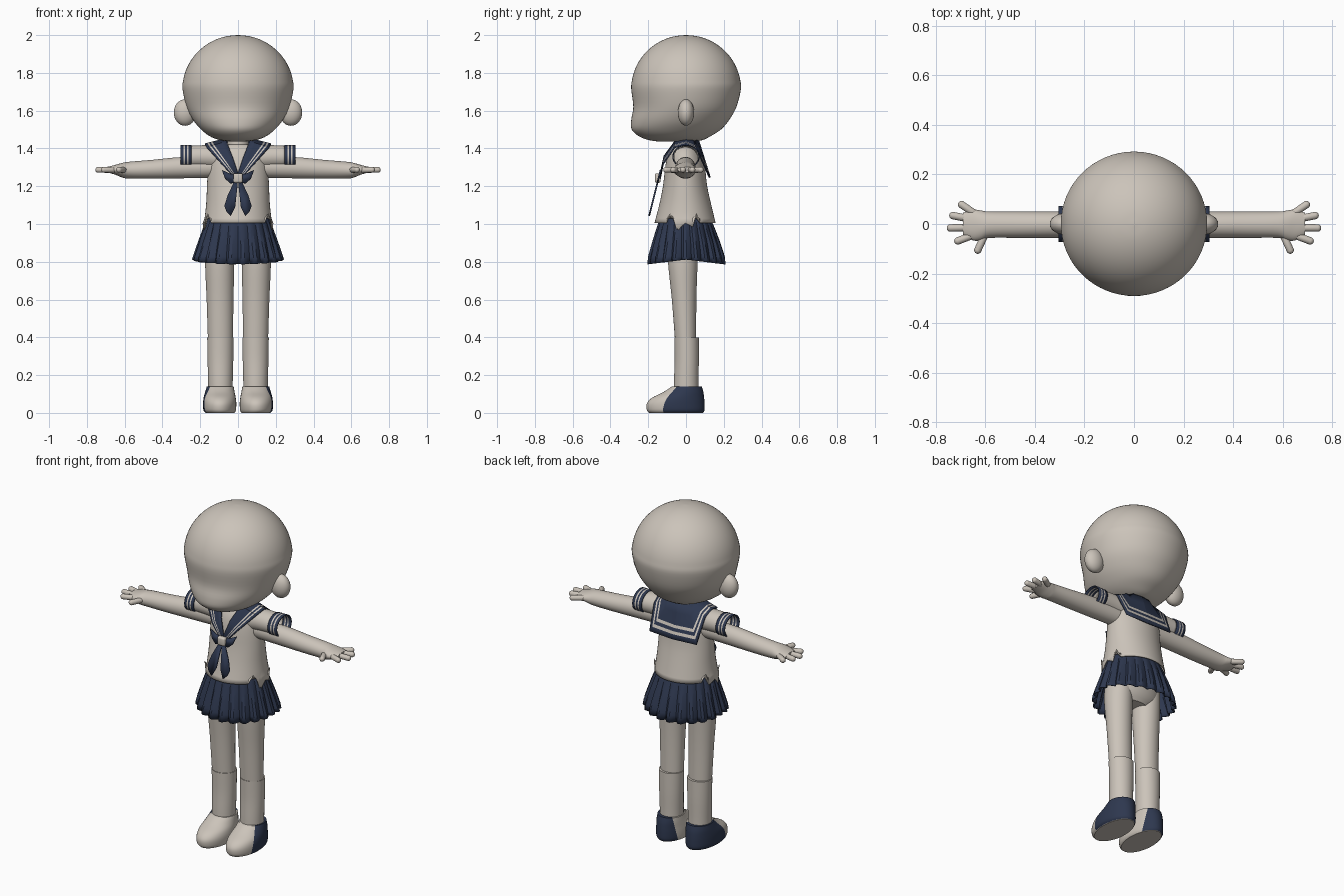
import bpy, bmesh, math
from mathutils import Vector

cube = bpy.data.objects.get("Cube")
if cube:
    bpy.data.objects.remove(cube)


def material(name, rgb):
    m = bpy.data.materials.new(name)
    m.use_nodes = True
    m.diffuse_color = (*rgb, 1)
    m.node_tree.nodes["Principled BSDF"].inputs["Base Color"].default_value = (*rgb, 1)
    return m


BEIGE = material("warm_beige", (0.60, 0.55, 0.49))
NAVY = material("navy_cloth", (0.027, 0.039, 0.078))


def finish(name, bm, mats, mirror=False, thick=0, angle=40):
    bmesh.ops.recalc_face_normals(bm, faces=bm.faces[:])
    me = bpy.data.meshes.new(name)
    bm.to_mesh(me)
    bm.free()
    for m in mats:
        me.materials.append(m)
    ob = bpy.data.objects.new(name, me)
    bpy.context.collection.objects.link(ob)
    if thick:
        mod = ob.modifiers.new("thickness", "SOLIDIFY")
        mod.thickness, mod.offset = thick, 0
    if mirror:
        ob.modifiers.new("mirror", "MIRROR").use_clip = False
    bpy.ops.object.select_all(action="DESELECT")
    ob.select_set(True)
    bpy.context.view_layer.objects.active = ob
    bpy.ops.object.shade_smooth_by_angle(angle=math.radians(angle))
    return ob


def smooth_rings(rings, steps):
    """Catmull-Rom resampling of a ring list."""
    out = []
    for i in range(len(rings) - 1):
        a, b, c, d = (rings[max(0, min(len(rings) - 1, i + k))] for k in (-1, 0, 1, 2))
        for s in range(steps):
            t = s / steps
            out.append([q + 0.5 * t * (r - p + t * (2*p - 5*q + 4*r - u + t * (3*(q - r) + u - p)))
                        for p, q, r, u in zip(a, b, c, d)])
    return out + [rings[-1]]


def loft(rings, seg=40, steps=4, caps=True, along_x=False, shape=None):
    """Rings are (height, centre, half width, front y, back y)."""
    bm = bmesh.new()
    rows = []
    for h, c, w, front, back in smooth_rings(rings, steps):
        row = []
        for k in range(seg):
            a = math.tau * k / seg
            x = c + w * math.cos(a)
            y = (front + back) / 2 + (back - front) / 2 * math.sin(a)
            row.append(bm.verts.new((h, y, x) if along_x else (x, y, h)))
        rows.append(row)
    if shape:
        shape(rows)
    for lo, hi in zip(rows, rows[1:]):
        for k in range(seg):
            j = (k + 1) % seg
            bm.faces.new((lo[k], lo[j], hi[j], hi[k]))
    if caps:
        bm.faces.new(rows[0])
        bm.faces.new(rows[-1])
    return bm


# Head: jaw and mouth rings, then a dome
jaw = [(1.437, 0, 0.05, -0.15, 0.05), (1.445, 0, 0.10, -0.20, 0.09),
       (1.465, 0, 0.15, -0.25, 0.13), (1.50, 0, 0.195, -0.287, 0.185),
       (1.55, 0, 0.237, -0.290, 0.228), (1.62, 0, 0.272, -0.279, 0.267)]
dome = []
for i in range(10):
    a = math.radians(i * 9.9)
    r = math.cos(a)
    dome.append((1.715 + 0.285 * math.sin(a), 0, 0.294 * r, -0.29 * r, 0.291 * r))
finish("head", loft(jaw + dome, 64), [BEIGE], angle=80)

# Ears
bm = bmesh.new()
bmesh.ops.create_uvsphere(bm, u_segments=24, v_segments=16, radius=1)
for v in bm.verts:
    v.co = (0.28 + 0.06 * v.co.x, 0.043 * v.co.y, 1.59 + 0.07 * v.co.z)
finish("ears", bm, [BEIGE], mirror=True)

# Neck and hips
finish("neck", loft([(1.30, 0, 0.06, -0.06, 0.05), (1.47, 0, 0.055, -0.055, 0.05)]), [BEIGE])
finish("hips", loft([(0.79, 0, 0.10, -0.07, 0.05), (0.84, 0, 0.16, -0.10, 0.08),
                     (0.95, 0, 0.16, -0.11, 0.10), (1.12, 0, 0.14, -0.10, 0.09)]), [BEIGE])

# Legs and socks
finish("legs", loft([(0.38, 0.093, 0.066, -0.058, 0.054), (0.60, 0.095, 0.071, -0.075, 0.055),
                     (0.80, 0.097, 0.077, -0.095, 0.062), (0.90, 0.095, 0.07, -0.09, 0.07)]),
       [BEIGE], mirror=True)
finish("socks", loft([(0.06, 0.093, 0.063, -0.065, 0.068), (0.16, 0.093, 0.065, -0.064, 0.066),
                      (0.28, 0.093, 0.068, -0.06, 0.068), (0.40, 0.093, 0.070, -0.062, 0.068)]),
       [BEIGE], mirror=True)

# Shoes: navy heel cup split from the pale toe by a slanted cut, pale sole
bm = loft([(0, 0.095, 0.077, -0.195, 0.09), (0.015, 0.097, 0.086, -0.207, 0.098),
           (0.05, 0.097, 0.088, -0.207, 0.098), (0.08, 0.097, 0.085, -0.180, 0.096),
           (0.11, 0.096, 0.078, -0.120, 0.092), (0.14, 0.094, 0.071, -0.075, 0.084)], 48)
cut_point, cut_dir = Vector((0.097, -0.025, 0.05)), Vector((1.1, 1, -0.35)).normalized()
bmesh.ops.bisect_plane(bm, geom=bm.verts[:] + bm.edges[:] + bm.faces[:],
                       plane_co=cut_point, plane_no=cut_dir)
bm.normal_update()
for f in bm.faces:
    mid = f.calc_center_median()
    f.material_index = int((mid - cut_point).dot(cut_dir) > 0 and mid.z > 0.003)
finish("shoes", bm, [BEIGE, NAVY], mirror=True)

# Skirt with knife pleats that deepen towards the hem
PLEATS = 22


def pleat(rows):
    for i, row in enumerate(rows):
        depth = 0.10 * (1 - i / len(rows))
        for k, v in enumerate(row):
            fold = (0, 0.45, 1, 0.1)[k % 4]
            v.co.x *= 1 - depth * fold
            v.co.y *= 1 - depth * fold
            if i == 0:
                v.co.z -= 0.025 * abs(v.co.y) / 0.2


finish("skirt", loft([(0.812, 0, 0.242, -0.205, 0.21), (0.90, 0, 0.212, -0.18, 0.182),
                      (1.0, 0, 0.175, -0.148, 0.142), (1.04, 0, 0.158, -0.135, 0.125)],
                     PLEATS * 4, caps=False, shape=pleat), [NAVY], thick=0.004, angle=25)

# Shirt with notched side hem
NOTCH = {-4: 0.05, -3: 0.02, -2: -0.045, -1: -0.02, 0: 0, 1: -0.01, 2: -0.02, 3: 0.05}


def hem(rows):
    seg = len(rows[0])
    for side, flip in ((0, 1), (seg // 2, -1)):
        for k, dz in NOTCH.items():
            v = rows[0][(side + k * flip) % seg]
            v.co.z += dz
            v.co.x *= 1.04


finish("shirt", loft([(1.005, 0, 0.178, -0.165, 0.155), (1.10, 0, 0.167, -0.14, 0.132),
                      (1.20, 0, 0.162, -0.12, 0.11), (1.30, 0, 0.157, -0.108, 0.098),
                      (1.36, 0, 0.145, -0.095, 0.078), (1.40, 0, 0.11, -0.075, 0.06),
                      (1.42, 0, 0.07, -0.055, 0.045)], 48, 3, caps=False, shape=hem),
       [BEIGE], thick=0.004)

# Sleeves and striped cuffs
finish("sleeves", loft([(0.07, 1.345, 0.06, -0.07, 0.065), (0.16, 1.355, 0.06, -0.066, 0.064),
                        (0.25, 1.355, 0.057, -0.064, 0.064)], caps=False, along_x=True),
       [BEIGE], mirror=True, thick=0.004)
edges = (0.245, 0.262, 0.270, 0.281, 0.289, 0.305)
bm = loft([(x, 1.356, 0.06, -0.069, 0.069) for x in edges], 40, 1, caps=False, along_x=True)
for f in bm.faces:
    x = f.calc_center_median().x
    f.material_index = int(not (0.262 < x < 0.270 or 0.281 < x < 0.289))
finish("cuffs", bm, [BEIGE, NAVY], mirror=True, thick=0.006)

# Arms running into the palms
finish("arms", loft([(0.12, 1.30, 0.055, -0.055, 0.05), (0.30, 1.298, 0.056, -0.056, 0.05),
                     (0.45, 1.29, 0.05, -0.056, 0.05), (0.58, 1.285, 0.044, -0.056, 0.05),
                     (0.615, 1.285, 0.038, -0.066, 0.054), (0.65, 1.287, 0.026, -0.066, 0.058),
                     (0.69, 1.288, 0.015, -0.045, 0.045)], 32, along_x=True),
       [BEIGE], mirror=True)

# Fingers as capsules fanning out from the palm
FINGERS = {"thumbs": ((0.60, -0.04), (0.63, -0.105)), "index_fingers": ((0.65, -0.045), (0.71, -0.068)),
           "middle_fingers": ((0.66, -0.015), (0.74, -0.016)), "ring_fingers": ((0.66, 0.02), (0.73, 0.034)),
           "little_fingers": ((0.64, 0.04), (0.695, 0.078))}
for name, (a, b) in FINGERS.items():
    start, tip = Vector((*a, 1.286)), Vector((*b, 1.287))
    turn = (tip - start).to_track_quat("Z", "Y")
    bm = bmesh.new()
    bmesh.ops.create_uvsphere(bm, u_segments=14, v_segments=9, radius=0.0155)
    for v in bm.verts:
        if v.co.z > 0:
            v.co.z += (tip - start).length
        v.co = start + turn @ v.co
    finish(name, bm, [BEIGE], mirror=True, angle=80)

# Sailor collar: a ribbon between neck edge and outer edge, striped near its border
inner = [(0, -0.135, 1.27), (0.03, -0.115, 1.36), (0.06, -0.06, 1.435), (0.07, 0, 1.45),
         (0.065, 0.03, 1.45), (0.05, 0.055, 1.447), (0, 0.065, 1.445)]
outer = [(0.012, -0.138, 1.235), (0.085, -0.122, 1.315), (0.165, -0.06, 1.405), (0.175, 0, 1.423),
         (0.168, 0.06, 1.39), (0.155, 0.122, 1.25), (0, 0.128, 1.245)]
cuts = (0, 0.3, 0.62, 0.70, 0.79, 0.87, 1)
bm = bmesh.new()
rows = [[bm.verts.new(Vector(p).lerp(Vector(q), t)) for t in cuts] for p, q in zip(inner, outer)]
for lo, hi in zip(rows, rows[1:]):
    for k in range(len(cuts) - 1):
        f = bm.faces.new((lo[k], lo[k + 1], hi[k + 1], hi[k]))
        f.material_index = int(k not in (2, 4))
finish("sailor_collar", bm, [BEIGE, NAVY], mirror=True, thick=0.007)


# Neckerchief tails and wings
def plate(name, points):
    bm = bmesh.new()
    bm.faces.new([bm.verts.new((x, -0.148 - 0.25 * (1.23 - z), z)) for x, z in points])
    finish(name, bm, [NAVY], mirror=True, thick=0.009)


plate("scarf_tails", [(0.0, 1.23), (0.022, 1.22), (0.055, 1.15), (0.072, 1.095),
                      (0.06, 1.065), (0.038, 1.043), (0.015, 1.09)])
plate("scarf_wings", [(0.0, 1.26), (0.04, 1.265), (0.085, 1.285), (0.068, 1.24),
                      (0.04, 1.215), (0.0, 1.225)])

# Scarf knot
bm = bmesh.new()
bmesh.ops.create_cube(bm, size=1)
for v in bm.verts:
    v.co = (0.05 * v.co.x, -0.15 + 0.03 * v.co.y, 1.243 + 0.05 * v.co.z)
bmesh.ops.bevel(bm, geom=bm.edges[:], offset=0.01, segments=3, affect="EDGES", profile=0.5)
finish("scarf_knot", bm, [BEIGE])
